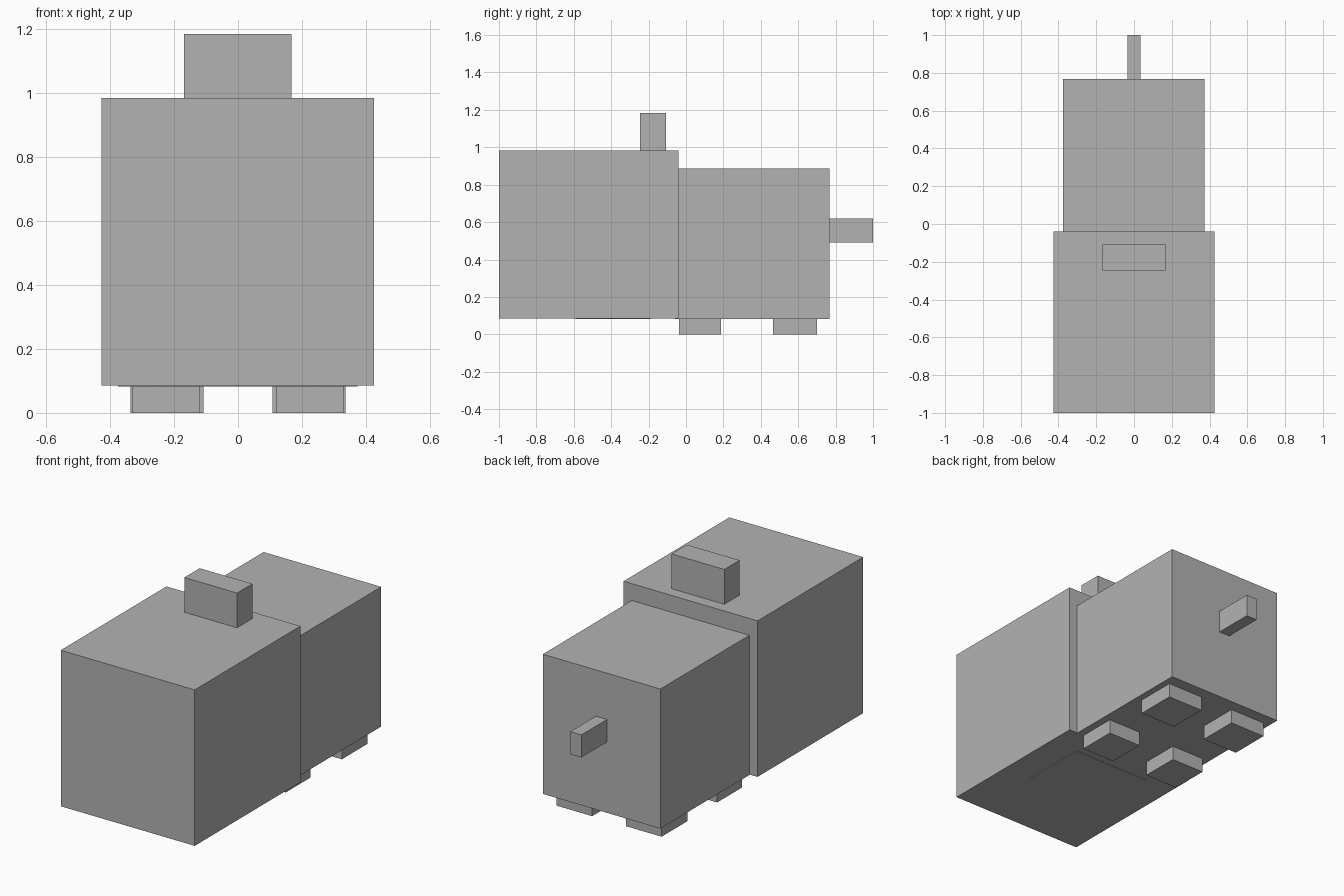
import bpy

cube = bpy.data.objects.get("Cube")
if cube:
    bpy.data.objects.remove(cube, do_unlink=True)

# Single plain grey
grey = bpy.data.materials.new("plain grey")
grey.use_nodes = True
colour = (0.45, 0.45, 0.45, 1)
grey.diffuse_color = colour
grey.node_tree.nodes["Principled BSDF"].inputs["Base Color"].default_value = colour


def block(name, x, y, z):
    """Box spanning the (low, high) range on each axis."""
    spans = (x, y, z)
    bpy.ops.mesh.primitive_cube_add(size=1, location=[(a + b) / 2 for a, b in spans])
    ob = bpy.context.object
    ob.name = name
    ob.scale = [b - a for a, b in spans]
    bpy.ops.object.transform_apply(location=False, rotation=False, scale=True)
    ob.data.materials.append(grey)
    return ob


# Head with a crest on top and a jaw barely showing underneath
block("head", (-0.427, 0.425), (-1, -0.04), (0.086, 0.983))
block("crest", (-0.168, 0.167), (-0.247, -0.108), (0.95, 1.183))
block("jaw", (-0.25, 0.25), (-0.59, -0.19), (0.082, 0.2))

# Body and tail
block("body", (-0.375, 0.373), (-0.06, 0.768), (0.083, 0.886))
block("tail", (-0.035, 0.035), (0.74, 1), (0.49, 0.62))

# Mirrored pairs of feet, the rear ones slightly wider
for pair, inner, outer, y in (("front", 0.119, 0.33, (-0.037, 0.188)),
                              ("back", 0.107, 0.335, (0.465, 0.7))):
    block("left_" + pair + "_foot", (inner, outer), y, (0, 0.12))
    block("right_" + pair + "_foot", (-outer, -inner), y, (0, 0.12))
